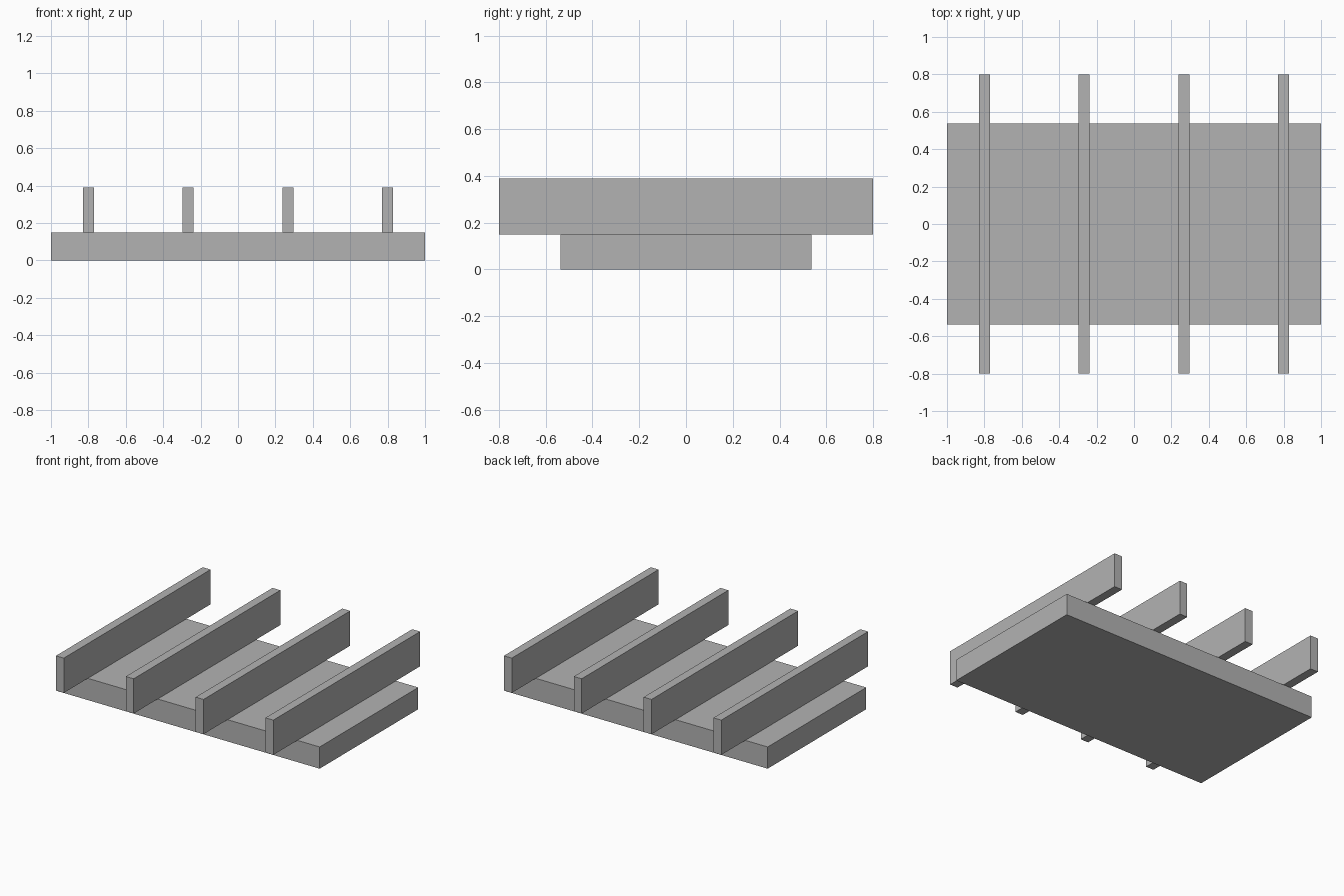
import bpy

# Remove the default cube
cube = bpy.data.objects.get("Cube")
if cube:
    bpy.data.objects.remove(cube, do_unlink=True)

# Single flat grey
GREY = (0.45, 0.45, 0.45, 1.0)
grey = bpy.data.materials.new("plain grey")
grey.use_nodes = True
grey.diffuse_color = GREY
grey.node_tree.nodes["Principled BSDF"].inputs["Base Color"].default_value = GREY


def box(name, size, centre):
    bpy.ops.mesh.primitive_cube_add(size=1, location=centre)
    obj = bpy.context.object
    obj.name = name
    obj.scale = size
    bpy.ops.object.transform_apply(location=False, rotation=False, scale=True)
    obj.data.materials.append(grey)
    return obj


# Slab base
BASE_H = 0.15
box("base_slab", (2.0, 1.075, BASE_H), (0, 0, BASE_H / 2))

# Four evenly spaced upright beams overhanging the slab front and back
BEAM_H = 0.24
SPACING = 1.6 / 3
for i in range(4):
    x = (i - 1.5) * SPACING
    box(f"cross_beam_{i + 1}", (0.06, 1.6, BEAM_H), (x, 0, BASE_H + BEAM_H / 2))
